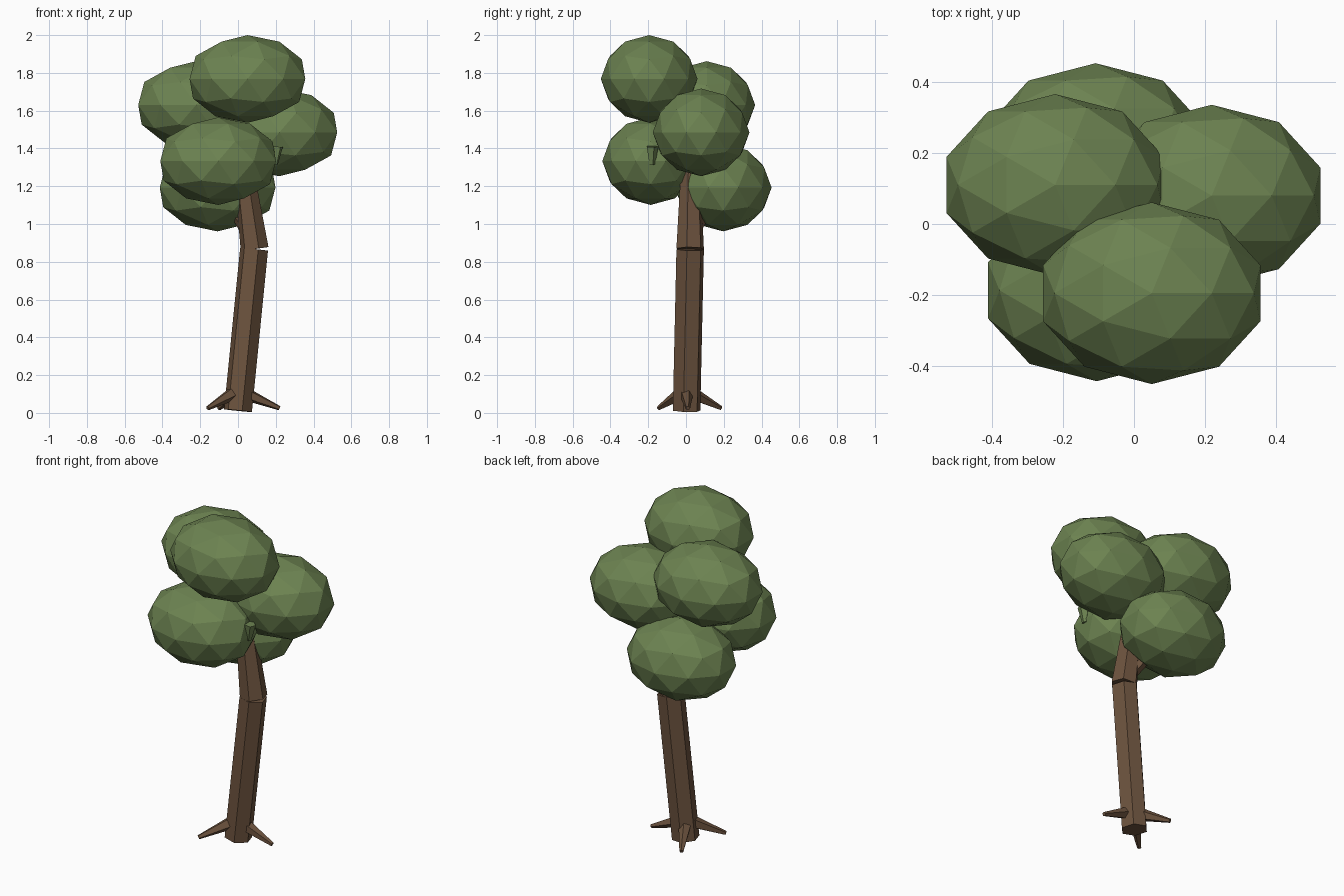
import bpy, bmesh, math
from mathutils import Vector, Matrix

if "Cube" in bpy.data.objects:
    bpy.data.objects.remove(bpy.data.objects["Cube"])


def material(name, rgb):
    m = bpy.data.materials.new(name)
    m.diffuse_color = (*rgb, 1)
    m.use_nodes = True
    m.node_tree.nodes["Principled BSDF"].inputs["Base Color"].default_value = m.diffuse_color
    return m


BARK = material("bark brown", (0.15, 0.086, 0.048))
LEAF = material("leaf green", (0.15, 0.225, 0.082))


def finish(bm, name, mat):
    me = bpy.data.meshes.new(name)
    bm.to_mesh(me)
    bm.free()
    me.materials.append(mat)
    ob = bpy.data.objects.new(name, me)
    bpy.context.collection.objects.link(ob)
    return ob


def limb(name, a, b, r1, r2, sides, mat=BARK, twist=0):
    """Tapered, flat-faced limb from point a to point b."""
    a, b = Vector(a), Vector(b)
    d = b - a
    rot = Vector((0, 0, 1)).rotation_difference(d).to_matrix().to_4x4()
    mtx = Matrix.Translation((a + b) / 2) @ rot @ Matrix.Rotation(math.radians(twist), 4, 'Z')
    bm = bmesh.new()
    bmesh.ops.create_cone(bm, cap_ends=True, segments=sides, radius1=r1,
                          radius2=r2, depth=d.length, matrix=mtx)
    return finish(bm, name, mat)


def clump(name, centre):
    """Squashed low-poly leaf ball."""
    bm = bmesh.new()
    mtx = Matrix.Translation(centre) @ Matrix.Diagonal((0.322, 0.256, 0.232, 1))
    bmesh.ops.create_icosphere(bm, subdivisions=2, radius=1, matrix=mtx)
    return finish(bm, name, LEAF)


# trunk in two bent pieces
limb("lower_trunk", (0, 0.003, 0.012), (0.085, 0.022, 0.866), 0.076, 0.076, 6, twist=17)
limb("upper_trunk", (0.088, 0.022, 0.868), (0.02, 0.025, 1.36), 0.076, 0.05, 6, twist=17)

# branch into the low rear clump
limb("rear_branch", (0.06, 0.03, 0.95), (-0.10, 0.18, 1.2), 0.04, 0.025, 5)

# roots
for i, tip in enumerate([(0.22, 0.01, 0.025), (-0.10, 0.185, 0.025), (-0.16, -0.145, 0.025)]):
    t = Vector(tip)
    limb(f"root_{i + 1}", (t.x * 0.14, t.y * 0.14, 0.105), t, 0.038, 0.012, 5)

# leaf clumps
for name, c in {
    "top_clump": (0.05, -0.195, 1.768),
    "left_clump": (-0.222, 0.11, 1.63),
    "right_clump": (0.219, 0.08, 1.485),
    "front_clump": (-0.105, -0.187, 1.333),
    "rear_clump": (-0.108, 0.197, 1.193),
}.items():
    clump(name, c)

# small leafy stubs poking out between clumps
limb("front_leaf_stub", (0.195, -0.18, 1.315), (0.205, -0.18, 1.41), 0.016, 0.034, 5, LEAF)
limb("rear_leaf_stub", (0.0, 0.13, 1.36), (0.0, 0.13, 1.45), 0.025, 0.01, 5, LEAF)
